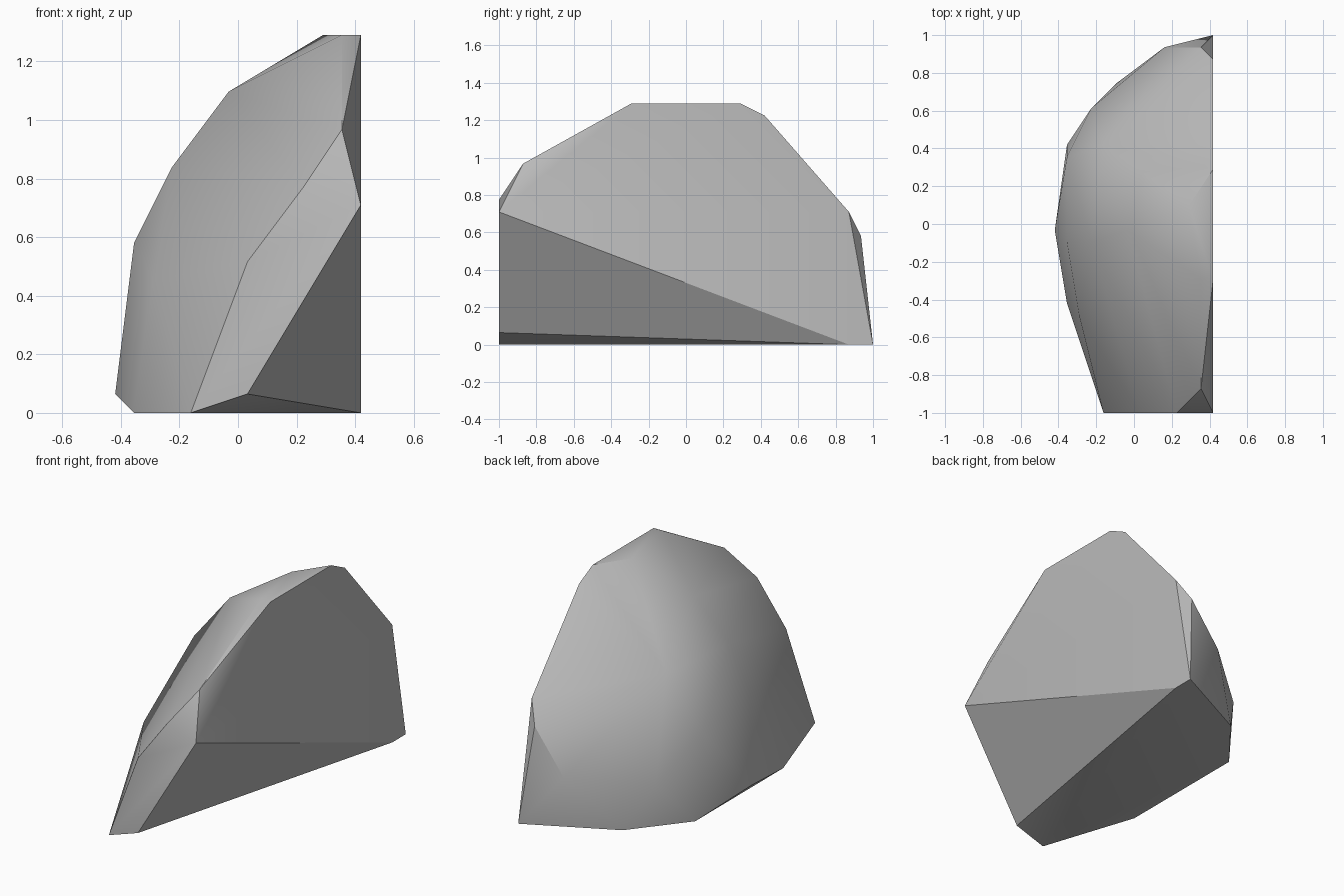
import bpy
import bmesh
from math import radians

default_cube = bpy.data.objects.get("Cube")
if default_cube:
    bpy.data.objects.remove(default_cube, do_unlink=True)

# Corner positions lie on an even lattice of this pitch
PITCH = 2 / 31
HALF_WIDTH, HALF_DEPTH = 13 / 2, 31 / 2

# Rim of the flat split face
split_face = [(13, 0, 11), (13, 11, 20), (13, 20, 20), (13, 22, 19),
              (13, 29, 11), (13, 31, 0), (13, 29, 0)]
# Rim of the upright front facet and the chipped corner above it
front_facet = [(4, 0, 0), (7, 0, 1), (7, 0, 8), (10, 0, 12), (12, 2, 15)]
# Small flat crown and ridge below it
crown = [(12, 11, 20), (11, 17, 20), (6, 15, 17)]
# Rounded outer side
outer_side = [(0, 15, 1), (1, 14, 9), (3, 14, 13), (2, 8, 7),
              (1, 21, 8), (4, 22, 13), (3, 25, 4), (9, 30, 5), (12, 30, 9)]
# Remaining corners of the flat base
base = [(1, 9, 0), (1, 22, 0), (5, 27, 0)]


def make_material(name, colour):
    material = bpy.data.materials.new(name)
    material.use_nodes = True
    material.diffuse_color = colour
    shader = next(n for n in material.node_tree.nodes if n.type == "BSDF_PRINCIPLED")
    shader.inputs["Base Color"].default_value = colour
    shader.inputs["Roughness"].default_value = 0.9
    return material


def make_convex_stone(name, corners, material):
    bm = bmesh.new()
    for x, y, z in corners:
        bm.verts.new(((x - HALF_WIDTH) * PITCH, (y - HALF_DEPTH) * PITCH, z * PITCH))
    hull = bmesh.ops.convex_hull(bm, input=bm.verts[:])
    unused = {v for v in hull["geom_interior"] + hull["geom_unused"]
              if isinstance(v, bmesh.types.BMVert)}
    bmesh.ops.delete(bm, geom=list(unused), context="VERTS")
    # Merge coplanar triangles into clean flat facets
    bmesh.ops.dissolve_limit(bm, angle_limit=radians(1), verts=bm.verts[:], edges=bm.edges[:])
    bmesh.ops.recalc_face_normals(bm, faces=bm.faces[:])
    mesh = bpy.data.meshes.new(name)
    bm.to_mesh(mesh)
    bm.free()
    mesh.materials.append(material)
    stone = bpy.data.objects.new(name, mesh)
    bpy.context.collection.objects.link(stone)
    return stone


# Split boulder, rounded on one side with crisp broken edges
stone_grey = make_material("stone_grey", (0.5, 0.5, 0.5, 1))
stone = make_convex_stone("split_boulder",
                          split_face + front_facet + crown + outer_side + base, stone_grey)
bpy.ops.object.select_all(action="DESELECT")
stone.select_set(True)
bpy.context.view_layer.objects.active = stone
bpy.ops.object.shade_smooth_by_angle(angle=radians(30))
